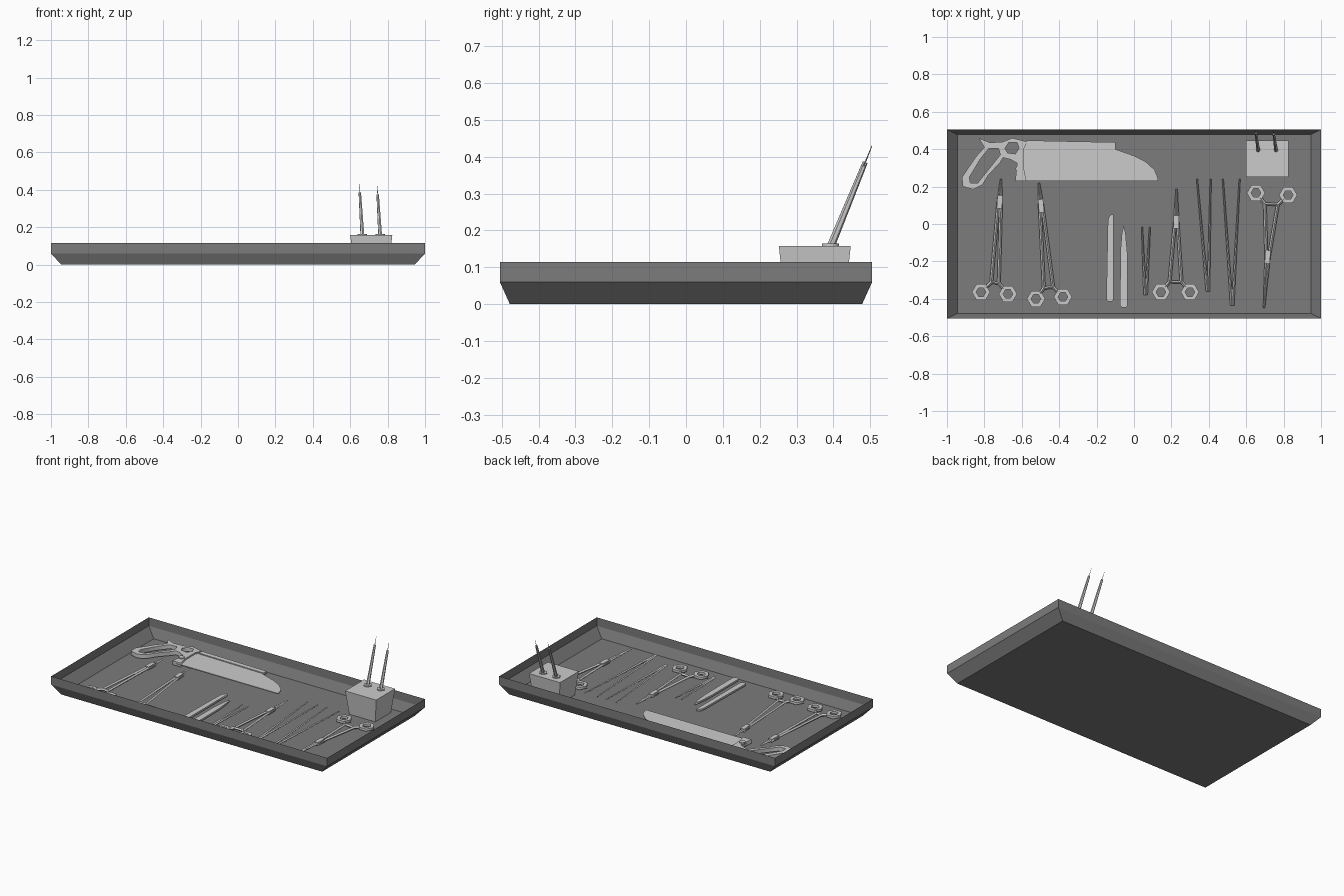
import bpy, bmesh, math
from mathutils import Vector, Matrix

if "Cube" in bpy.data.objects:
    bpy.data.objects.remove(bpy.data.objects["Cube"])


def finish(name, bm, mat=None):
    me = bpy.data.meshes.new(name)
    bm.to_mesh(me)
    bm.free()
    ob = bpy.data.objects.new(name, me)
    bpy.context.collection.objects.link(ob)
    if mat:
        me.materials.append(mat)
    return ob


def plate(bm, outline, z0, z1, holes=()):
    """Add a flat plate with optional holes."""
    cu = bpy.data.curves.new("outline", 'CURVE')
    cu.dimensions = '2D'
    cu.fill_mode = 'BOTH'
    cu.extrude = (z1 - z0) / 2
    for pts in (outline, *holes):
        sp = cu.splines.new('POLY')
        sp.points.add(len(pts) - 1)
        for p, c in zip(sp.points, pts):
            p.co = (c[0], c[1], 0, 1)
        sp.use_cyclic_u = True
    ob = bpy.data.objects.new("outline", cu)
    bpy.context.collection.objects.link(ob)
    me = bpy.data.meshes.new_from_object(ob.evaluated_get(bpy.context.evaluated_depsgraph_get()))
    me.transform(Matrix.Translation((0, 0, (z0 + z1) / 2)))
    bm.from_mesh(me)
    bpy.data.objects.remove(ob)
    bpy.data.curves.remove(cu)
    bpy.data.meshes.remove(me)


def rod(bm, p, q, r0, r1, sides=4):
    """Add a tapered rod from p to q."""
    p, q = Vector(p), Vector(q)
    d = q - p
    m = Matrix.Translation((p + q) / 2) @ d.to_track_quat('Z', 'Y').to_matrix().to_4x4()
    bmesh.ops.create_cone(bm, cap_ends=True, segments=sides, radius1=r0, radius2=r1,
                          depth=d.length, matrix=m)


def ngon(c, r, n=6):
    return [(c[0] + r * math.cos(math.tau * i / n), c[1] + r * math.sin(math.tau * i / n))
            for i in range(n)]


def rect_loft(bm, levels):
    """Skin rectangles (x0, x1, y0, y1, z) from the bottom up, closed below."""
    loops = [[bm.verts.new((x, y, z)) for x, y in ((a, c), (b, c), (b, d), (a, d))]
             for a, b, c, d, z in levels]
    bm.faces.new(loops[0][::-1])
    for lo, hi in zip(loops, loops[1:]):
        for i in range(4):
            j = (i + 1) % 4
            bm.faces.new((lo[i], lo[j], hi[j], hi[i]))
    return loops


dark = bpy.data.materials.new("dark_tray")
dark.diffuse_color = (0.2, 0.2, 0.2, 1)
dark.use_nodes = True
dark.node_tree.nodes["Principled BSDF"].inputs["Base Color"].default_value = dark.diffuse_color

# Tray: thin sheet with a sloped lower wall and upright rim
bm = bmesh.new()
rect_loft(bm, [(-.945, .945, -.478, .478, 0), (-1, 1, -.505, .505, .06),
               (-1, 1, -.505, .505, .115)])
finish("tray", bm, dark)

# Needle block
bm = bmesh.new()
loops = rect_loft(bm, [(.618, .807, .268, .43, .004), (.60, .825, .252, .447, .158)])
bm.faces.new(loops[-1])
finish("needle_block", bm)

# Needles with hexagonal collars, leaning backwards
for i, (x, top) in enumerate(((.665, .385), (.76, .375))):
    bm = bmesh.new()
    plate(bm, ngon((x, .392), .026), .157, .164)
    base, lean = Vector((x, .392, .155)), Vector((-.06, .41, 1))
    mid = base + lean * (top - .155)
    rod(bm, base, mid, .011, .007, 6)
    rod(bm, mid, mid + lean * .045, .002, .001)
    finish(f"needle_{i + 1}", bm)

# Saw: blade, stiffening spine, pierced handle and bolt
bm = bmesh.new()
plate(bm, [(-.615, .23), (-.60, .40), (-.575, .43), (-.10, .425), (-.10, .40), (0, .365),
           (.06, .335), (.11, .29), (.13, .24), (.125, .23)], .018, .024)
finish("saw_blade", bm)
bm = bmesh.new()
plate(bm, [(-.575, .415), (-.575, .447), (-.10, .437), (-.10, .405)], .012, .03)
finish("saw_spine", bm)
bm = bmesh.new()
plate(bm, [(-.59, .40), (-.57, .44), (-.65, .46), (-.70, .44), (-.77, .435), (-.83, .46),
           (-.80, .41), (-.845, .36), (-.92, .25), (-.915, .20), (-.86, .185), (-.81, .21),
           (-.78, .26), (-.715, .33), (-.70, .355), (-.66, .345), (-.625, .325),
           (-.635, .23), (-.575, .23), (-.59, .30)], .008, .034,
      [[(-.775, .405), (-.725, .405), (-.715, .37), (-.795, .27), (-.835, .22), (-.875, .22),
        (-.88, .25), (-.82, .35)],
       [(-.69, .405), (-.67, .435), (-.625, .435), (-.615, .405), (-.635, .375), (-.675, .38)]])
plate(bm, ngon((-.615, .295), .02), .03, .04)
finish("saw_handle", bm)

# Ring-handled clamps and scissors: ring centres, tip, pivot fraction, half gap at the rings
Z = .02
for name, a, b, tip, pivot, gap in (
        ("clamp_1", (-.818, -.364), (-.674, -.374), (-.711, .24), .80, .02),
        ("clamp_2", (-.524, -.40), (-.38, -.39), (-.508, .22), .80, .025),
        ("clamp_3", (.144, -.364), (.299, -.364), (.228, .187), .68, .032),
        ("scissors", (.652, .166), (.824, .155), (.695, -.45), .55, .035)):
    bm = bmesh.new()
    a, b, tip = (Vector((*v, Z)) for v in (a, b, tip))
    mid = (a + b) / 2
    axis = tip - mid
    fwd = axis.normalized()
    side = Vector((fwd.y, -fwd.x, 0))
    joint = mid + axis * pivot
    for ring in (a, b):
        s = 1 if (ring - mid).dot(side) > 0 else -1
        plate(bm, ngon(ring, .049), Z - .008, Z + .008, [ngon(ring, .026)])
        root = mid + fwd * .055 + side * s * gap
        toward = (root - ring).normalized()
        rod(bm, ring + toward * .036, root, .009, .009)
        rod(bm, root, joint + side * s * .007, .009, .009)
        rod(bm, joint + side * s * .007, tip + side * s * .002, .009, .003)
    # bridge between the shanks and the box joint
    c = mid + fwd * .055
    rod(bm, c - side * gap, c + side * gap, .008, .008)
    u, w = fwd * .035, side * .014
    plate(bm, [joint - u - w, joint - u + w, joint + u + w, joint + u - w], Z - .01, Z + .01)
    finish(name, bm)

# Flat knives
bm = bmesh.new()
plate(bm, [(-.148, -.405), (-.138, -.415), (-.12, -.415), (-.11, -.405), (-.11, .05),
           (-.122, .05), (-.136, .035), (-.14, .01)], .012, .024)
finish("blunt_knife", bm)
bm = bmesh.new()
plate(bm, [(-.074, -.435), (-.066, -.447), (-.043, -.447), (-.034, -.435), (-.036, -.15),
           (-.045, -.05), (-.055, -.008), (-.065, -.05), (-.073, -.15)], .012, .024)
finish("pointed_knife", bm)

# Tweezers: two slim arms meeting at the front end
for i, (l, r, y, end) in enumerate((((.043), .085, -.015, (.062, -.38)),
                                    (.337, .410, .24, (.395, -.36)),
                                    (.475, .565, .24, (.525, -.435)))):
    bm = bmesh.new()
    for x, s in ((l, -1), (r, 1)):
        rod(bm, (end[0] + s * .003, end[1], Z), (x, y, Z), .008, .004)
    finish(f"tweezers_{i + 1}", bm)
